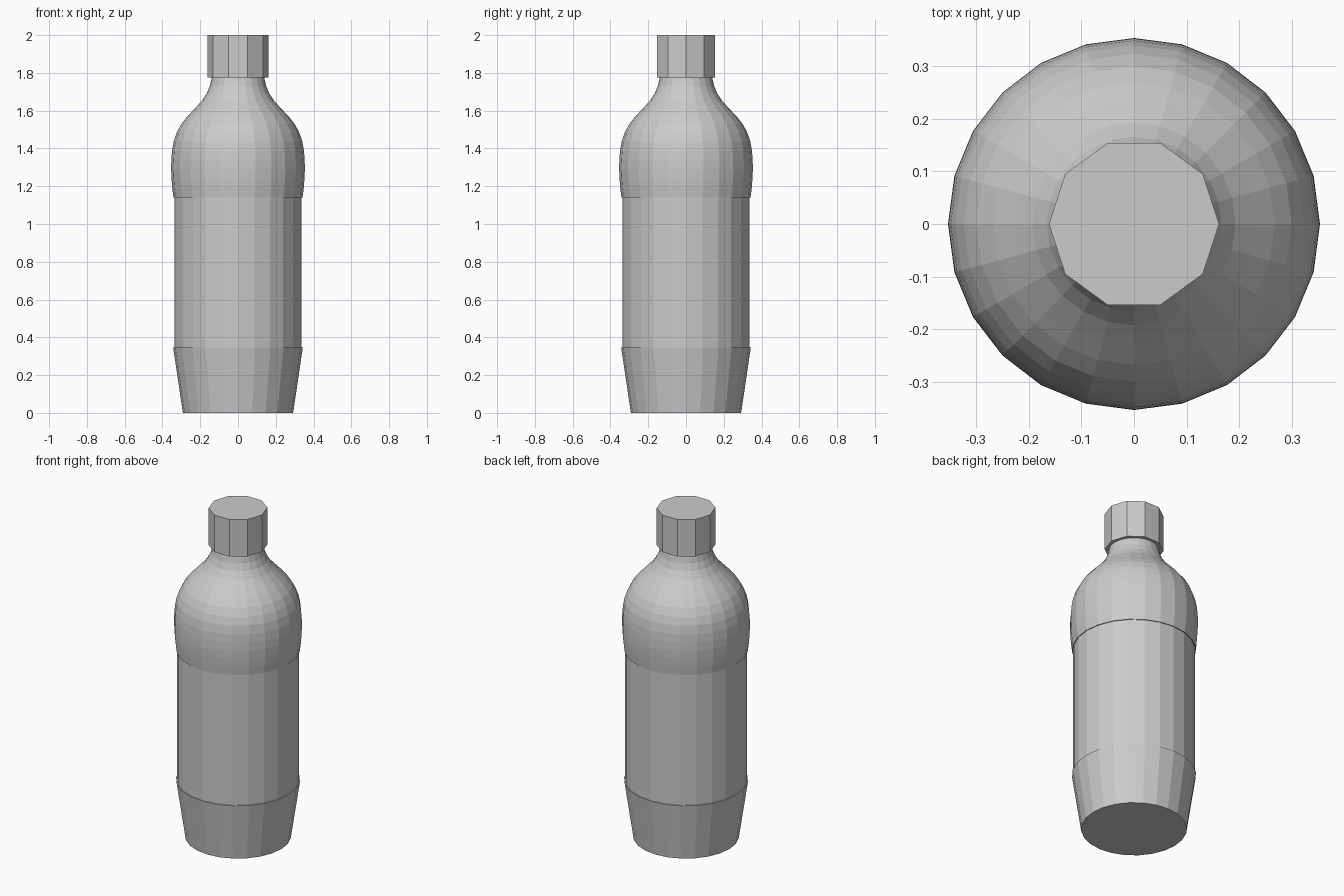
import bpy, bmesh
from math import cos, sin, tau

default = bpy.data.objects.get("Cube")
if default:
    bpy.data.objects.remove(default, do_unlink=True)

grey = bpy.data.materials.new("plain grey")
grey.use_nodes = True
colour = (0.6, 0.6, 0.6, 1)
grey.diffuse_color = colour
grey.node_tree.nodes["Principled BSDF"].inputs["Base Color"].default_value = colour


def lathe(name, profile, sides):
    """Turn (radius, height) points into a closed, flat-faced solid."""
    bm = bmesh.new()
    rings = [[bm.verts.new((r * cos(tau * i / sides), r * sin(tau * i / sides), z))
              for i in range(sides)] for r, z in profile]
    for low, high in zip(rings, rings[1:]):
        for i in range(sides):
            j = (i + 1) % sides
            bm.faces.new((low[i], low[j], high[j], high[i]))
    bm.faces.new(rings[0][::-1])
    bm.faces.new(rings[-1])
    mesh = bpy.data.meshes.new(name)
    bm.to_mesh(mesh)
    bm.free()
    mesh.materials.append(grey)
    obj = bpy.data.objects.new(name, mesh)
    bpy.context.collection.objects.link(obj)
    return obj


# Bottle: tapered base, slightly recessed label band, rounded shoulder and neck
base = [(0.292, 0), (0.343, 0.345)]
band = [(0.337, 0.345), (0.337, 1.14)]
shoulder = [(0.342, 1.14), (0.348, 1.19), (0.352, 1.24), (0.354, 1.29),
            (0.353, 1.34), (0.349, 1.39), (0.340, 1.44), (0.324, 1.485),
            (0.300, 1.53), (0.268, 1.57), (0.230, 1.61), (0.193, 1.65),
            (0.166, 1.69), (0.149, 1.73), (0.140, 1.77), (0.137, 1.79)]
lathe("bottle", base + band + shoulder, 24)

# Faceted screw cap
lathe("cap", [(0.162, 1.775), (0.162, 2)], 10)
